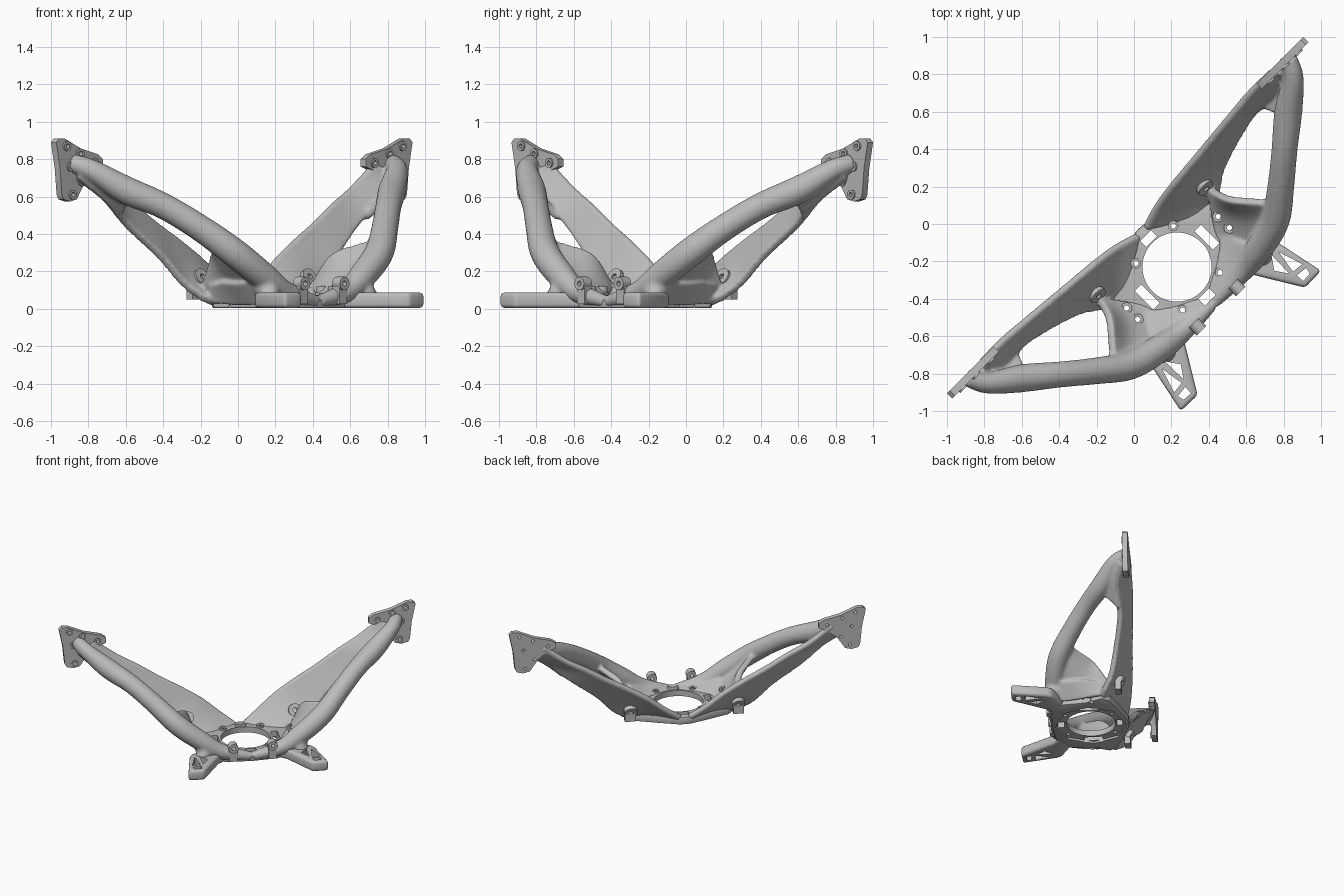
import bpy, bmesh, math
from mathutils import Matrix, Vector

cube = bpy.data.objects.get("Cube")
if cube:
    bpy.data.objects.remove(cube)

metal = bpy.data.materials.new("grey_metal")
metal.use_nodes = True
metal.diffuse_color = (0.5, 0.5, 0.5, 1)
metal.node_tree.nodes["Principled BSDF"].inputs["Base Color"].default_value = (0.5, 0.5, 0.5, 1)

# the bracket is symmetric about the diagonal plane x = -y
FLIP = Matrix(((0, -1, 0, 0), (-1, 0, 0, 0), (0, 0, 1, 0), (0, 0, 0, 1)))
CENTRE = Vector((0.23, -0.23, 0))
FRONT = Vector((1, -1, 0)).normalized()


def spline(pts, n):
    """Sample n + 1 points of a Catmull-Rom curve through pts."""
    p = [Vector(q) for q in pts]
    p = [2 * p[0] - p[1]] + p + [2 * p[-1] - p[-2]]
    out = []
    for k in range(n + 1):
        f = k / n * (len(p) - 3)
        i = min(int(f), len(p) - 4)
        t = f - i
        a, b, c, d = p[i:i + 4]
        out.append((2 * b + (c - a) * t + (2 * a - 5 * b + 4 * c - d) * t * t
                    + (3 * b - a - 3 * c + d) * t ** 3) / 2)
    return out


def tube(bm, pts, n=40, sides=20):
    """Round tube; each point is (x, y, z, radius)."""
    path = spline(pts, n)
    rings = []
    for i, q in enumerate(path):
        d = (path[min(i + 1, n)] - path[max(i - 1, 0)]).to_3d().normalized()
        s = d.cross(Vector((0, 0, 1))).normalized()
        u = s.cross(d)
        rings.append([bm.verts.new(q.to_3d() + q[3] * (s * math.cos(a) + u * math.sin(a)))
                      for a in (math.tau * k / sides for k in range(sides))])
    for r, q in zip(rings, rings[1:]):
        for k in range(sides):
            bm.faces.new((r[k], r[k - 1], q[k - 1], q[k]))
    bm.faces.new(rings[0])
    bm.faces.new(rings[-1][::-1])


def sheet(bm, edges, thick=0.045, n=36, m=10):
    """Thick curved sheet lofted across several edge curves."""
    columns = zip(*[spline(e, n) for e in edges])
    grid = [[bm.verts.new(p) for p in spline(c, m)] for c in columns]
    faces = [bm.faces.new((grid[i][j], grid[i + 1][j], grid[i + 1][j + 1], grid[i][j + 1]))
             for i in range(n) for j in range(m)]
    bm.normal_update()
    for v, normal in [(v, v.normal.copy()) for row in grid for v in row]:
        v.co -= normal * thick / 2
    bmesh.ops.solidify(bm, geom=faces, thickness=-thick)


def prism(bm, pts, offset):
    """Extrude a flat outline by an offset."""
    low = [bm.verts.new(p) for p in pts]
    high = [bm.verts.new(Vector(p) + Vector(offset)) for p in pts]
    bm.faces.new(low[::-1])
    bm.faces.new(high)
    for i in range(len(low)):
        bm.faces.new((low[i - 1], low[i], high[i], high[i - 1]))


def cylinder(bm, at, axis, radius, length, sides=32):
    turn = Vector(axis).to_track_quat('Z', 'Y').to_matrix().to_4x4()
    bmesh.ops.create_cone(bm, cap_ends=True, segments=sides, radius1=radius, radius2=radius,
                          depth=length, matrix=Matrix.Translation(at) @ turn)


def box(bm, at, along, across, height):
    turn = Matrix.Rotation(math.radians(45), 4, 'Z')
    bmesh.ops.create_cube(bm, size=1, matrix=Matrix.Translation(at) @ turn
                          @ Matrix.Diagonal((along, across, height, 1)))


def flip_copy(bm):
    """Add the copy on the other side of the diagonal plane."""
    new = bmesh.ops.duplicate(bm, geom=bm.verts[:] + bm.edges[:] + bm.faces[:])["geom"]
    bmesh.ops.transform(bm, matrix=FLIP, verts=[g for g in new if isinstance(g, bmesh.types.BMVert)])


def make(name, bm):
    bmesh.ops.recalc_face_normals(bm, faces=bm.faces)
    mesh = bpy.data.meshes.new(name)
    bm.to_mesh(mesh)
    bm.free()
    obj = bpy.data.objects.new(name, mesh)
    bpy.context.collection.objects.link(obj)
    mesh.materials.append(metal)
    return obj


def finish(obj, cutters=(), angle=35):
    """Cut, bake the modifiers and shade."""
    for c in cutters:
        mod = obj.modifiers.new("cut", 'BOOLEAN')
        mod.object, mod.solver = c, 'EXACT'
    bpy.context.view_layer.update()
    obj.data = bpy.data.meshes.new_from_object(obj.evaluated_get(bpy.context.evaluated_depsgraph_get()))
    obj.modifiers.clear()
    bpy.ops.object.select_all(action='DESELECT')
    obj.select_set(True)
    bpy.context.view_layer.objects.active = obj
    bpy.ops.object.shade_smooth_by_angle(angle=math.radians(angle))


# cutters: centre opening, slots, bolt holes and leg trusses
holes = bmesh.new()
for x, y in ((0.45, 0.04), (0.51, -0.02), (0.21, -0.01), (0.46, -0.26)):
    cylinder(holes, (x, y, 0.1), (0, 0, 1), 0.014, 0.5, 16)
box(holes, (0.39, -0.07, 0.1), 0.05, 0.14, 0.3)
for tri in (((0.735, -0.165), (0.75, -0.25), (0.83, -0.265)),
            ((0.775, -0.15), (0.9, -0.215), (0.85, -0.255)),
            ((0.87, -0.275), (0.92, -0.235), (0.94, -0.265), (0.905, -0.305))):
    prism(holes, [(x, y, -0.1) for x, y in tri], (0, 0, 0.21))
flip_copy(holes)
cylinder(holes, CENTRE + Vector((0, 0, 0.1)), (0, 0, 1), 0.185, 0.6, 64)
box(holes, (0.078, -0.078, 0.1), 0.08, 0.045, 0.3)
box(holes, (0.39, -0.39, 0.1), 0.08, 0.05, 0.3)
holes = make("hole_cutter", holes)
pocket = bmesh.new()
cylinder(pocket, CENTRE, (0, 0, 1), 0.27, 0.04, 8)
pocket = make("pocket_cutter", pocket)
cutters = (holes, pocket)

# arms: outer tube, inner blade, end web and scoop, blended into one casting
arms = bmesh.new()
tube(arms, ((0.82, 0.89, 0.78, 0.05), (0.85, 0.78, 0.74, 0.058), (0.825, 0.6, 0.635, 0.075),
            (0.805, 0.4, 0.55, 0.07), (0.785, 0.2, 0.43, 0.072), (0.755, 0.02, 0.3, 0.078),
            (0.67, -0.13, 0.18, 0.074), (0.58, -0.25, 0.09, 0.06), (0.43, -0.42, 0.038, 0.032)))
top_edge = ((0.74, 0.81, 0.77), (0.62, 0.69, 0.64), (0.51, 0.56, 0.54), (0.41, 0.44, 0.44),
            (0.31, 0.32, 0.35), (0.21, 0.2, 0.25), (0.13, 0.09, 0.14), (0.07, -0.02, 0.05))
low_edge = ((0.85, 0.86, 0.7), (0.78, 0.71, 0.59), (0.64, 0.59, 0.44), (0.53, 0.41, 0.27),
            (0.47, 0.28, 0.12), (0.44, 0.15, 0.035), (0.34, 0.05, 0.03), (0.22, 0, 0.03))
sheet(arms, (top_edge, low_edge))
tube(arms, [p + (0.025,) for p in top_edge], sides=12)
sheet(arms, (((0.85, 0.86, 0.7), (0.78, 0.72, 0.59), (0.67, 0.63, 0.48)),
             ((0.85, 0.84, 0.74), (0.85, 0.72, 0.68), (0.8, 0.58, 0.59))))
sheet(arms, (((0.41, 0.19, 0.13), (0.5, 0.14, 0.28), (0.62, 0.125, 0.33), (0.77, 0.12, 0.37)),
             ((0.42, 0.07, 0.07), (0.52, 0.05, 0.15), (0.62, 0.03, 0.2), (0.75, 0.02, 0.28)),
             ((0.44, -0.08, 0.04), (0.52, -0.1, 0.05), (0.6, -0.12, 0.09), (0.68, -0.13, 0.17))))
# skirt below the scoop, slope from ring to tube, and leg root
sheet(arms, (((0.44, 0.14, 0.13), (0.54, 0.08, 0.15), (0.63, 0, 0.15), (0.68, -0.1, 0.16)),
             ((0.43, 0.12, 0.03), (0.48, 0.05, 0.03), (0.54, -0.04, 0.03), (0.6, -0.14, 0.035))), 0.05)
sheet(arms, (((0.47, -0.05, 0.05), (0.45, -0.2, 0.05), (0.39, -0.36, 0.045)),
             ((0.67, -0.13, 0.17), (0.58, -0.24, 0.1), (0.44, -0.4, 0.05))))
tube(arms, ((0.65, -0.15, 0.12, 0.07), (0.69, -0.165, 0.075, 0.058), (0.73, -0.15, 0.055, 0.035)))
flip_copy(arms)
arms = make("arms", arms)
remesh = arms.modifiers.new("blend", 'REMESH')
remesh.mode, remesh.voxel_size = 'VOXEL', 0.01
smooth = arms.modifiers.new("soften", 'SMOOTH')
smooth.factor, smooth.iterations = 0.5, 10
finish(arms, cutters, 45)

# base ring
half = ((0.025, -0.025), (0.06, 0.005), (0.2, 0.07), (0.36, 0.14), (0.43, 0.13), (0.48, 0.0),
        (0.6, -0.14), (0.57, -0.29), (0.44, -0.44))
outline = list(half) + [(-y, -x) for x, y in half[-2:0:-1]]
base = bmesh.new()
prism(base, [(x, y, 0.004) for x, y in outline], (0, 0, 0.062))
base = make("base_ring", base)
bevel = base.modifiers.new("edge", 'BEVEL')
bevel.width, bevel.segments = 0.01, 2
finish(base, cutters)

# legs with truss openings
legs = bmesh.new()
prism(legs, [(x, y, 0.004) for x, y in ((0.56, -0.14), (0.73, -0.09), (0.77, -0.1), (1.0, -0.25),
                                        (0.915, -0.34), (0.63, -0.27), (0.54, -0.28))], (0, 0, 0.083))
flip_copy(legs)
legs = make("legs", legs)
bevel = legs.modifiers.new("edge", 'BEVEL')
bevel.width, bevel.segments = 0.02, 3
finish(legs, cutters)

# mounting plates with drilled collars
corners = ((0.995, 0.89), (0.98, 0.91), (0.95, 0.91), (0.86, 0.855), (0.77, 0.825), (0.745, 0.8),
           (0.745, 0.76), (0.775, 0.745), (0.84, 0.68), (0.885, 0.585), (0.92, 0.573), (0.955, 0.585),
           (0.965, 0.61), (0.975, 0.75))
bolts = ((0.94, 0.87), (0.87, 0.83), (0.79, 0.78), (0.92, 0.76), (0.86, 0.68), (0.91, 0.61))
plates, collars, drills = bmesh.new(), bmesh.new(), bmesh.new()
prism(plates, [(y - 0.09, y + 0.005, z) for y, z in corners], FRONT * 0.04)
for y, z in bolts:
    face = Vector((y - 0.09, y + 0.005, z)) + FRONT * 0.04
    cylinder(collars, face, FRONT, 0.026, 0.02, 20)
    cylinder(drills, face, FRONT, 0.012, 0.2, 16)
for bm in (plates, collars, drills):
    flip_copy(bm)
drills = make("drill_cutter", drills)
finish(make("mounting_plates", plates), (drills,))
finish(make("plate_collars", collars), (drills,))

# blade bosses, base bosses and front lugs
bosses, bores = bmesh.new(), bmesh.new()
for at, axis, r, length, bore in (
        ((0.355, 0.22, 0.15), (0.6, -0.6, 0.45), 0.048, 0.1, 0.016),
        ((0.45, 0.04, 0.08), (0, 0, 1), 0.03, 0.08, 0.014),
        ((0.51, -0.02, 0.08), (0, 0, 1), 0.03, 0.08, 0.014),
        ((0.21, -0.01, 0.06), (0, 0, 1), 0.028, 0.04, 0.014),
        ((0.46, -0.26, 0.06), (0, 0, 1), 0.028, 0.05, 0.014),
        ((0.55, -0.34, 0.135), FRONT, 0.036, 0.06, 0.014)):
    cylinder(bosses, at, axis, r, length)
    cylinder(bores, at, axis, bore, 0.3, 16)
flip_copy(bosses)
flip_copy(bores)
bores = make("bore_cutter", bores)
finish(make("bosses", bosses), (bores,))
lugs = bmesh.new()
box(lugs, (0.545, -0.335, 0.07), 0.06, 0.05, 0.09)
box(lugs, (0.348, 0.232, 0.1), 0.08, 0.045, 0.1)
flip_copy(lugs)
finish(make("lug_posts", lugs))

for cutter in (holes, pocket, drills, bores):
    bpy.data.objects.remove(cutter)
